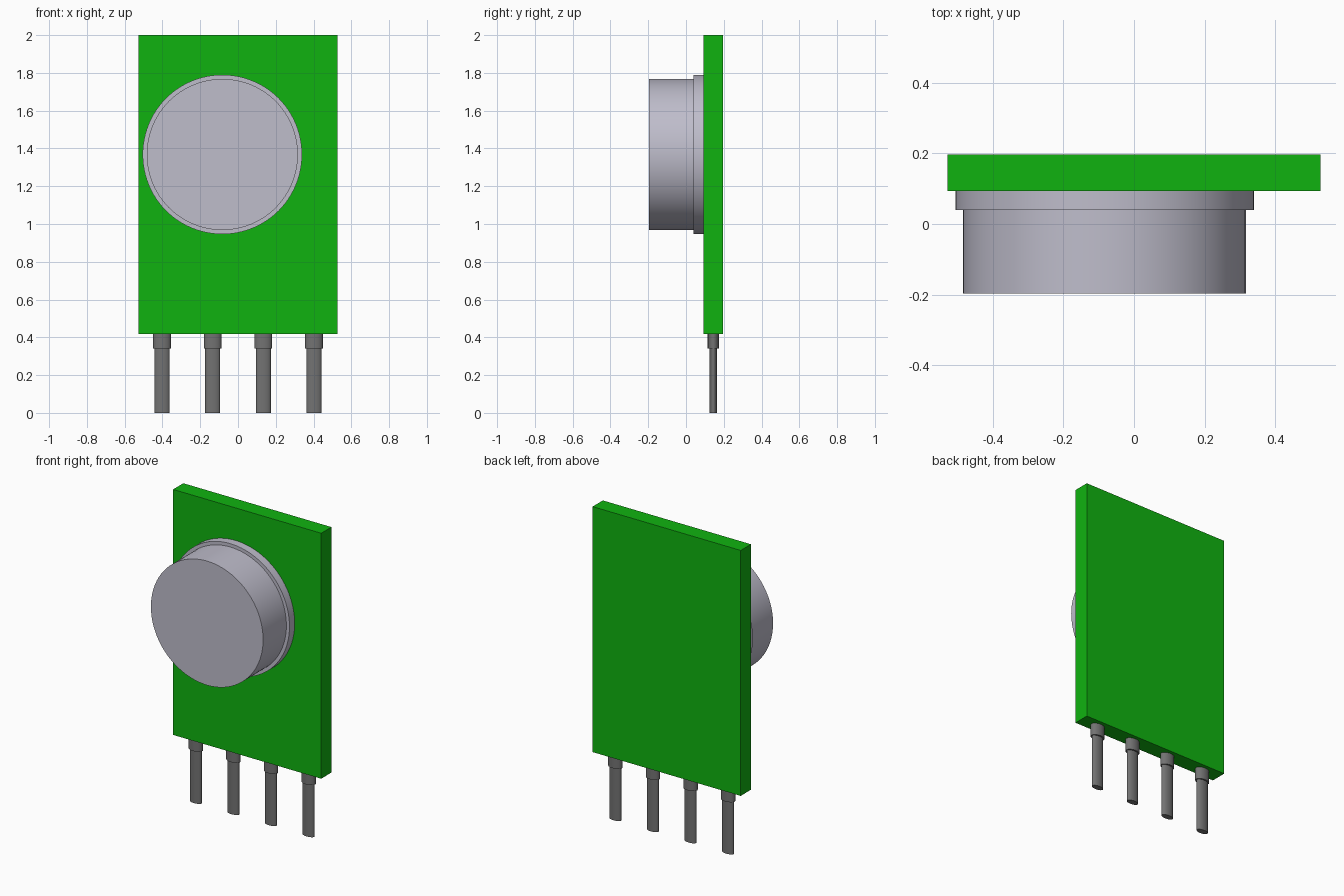
import bpy
import math

cube = bpy.data.objects.get("Cube")
if cube:
    bpy.data.objects.remove(cube, do_unlink=True)


def material(name, rgb):
    mat = bpy.data.materials.new(name)
    mat.use_nodes = True
    color = (*rgb, 1.0)
    mat.diffuse_color = color
    mat.node_tree.nodes["Principled BSDF"].inputs["Base Color"].default_value = color
    return mat


GREEN = material("board green", (0.005, 0.45, 0.005))
SILVER = material("can silver", (0.52, 0.51, 0.60))
GREY = material("pin grey", (0.17, 0.17, 0.17))


def finish(name, mat):
    obj = bpy.context.object
    obj.name = obj.data.name = name
    obj.data.materials.append(mat)
    return obj


def cylinder(name, mat, center, rx, ry, depth, sides, tilt=0.0):
    """Elliptical cylinder with smooth walls and sharp rims."""
    bpy.ops.mesh.primitive_cylinder_add(vertices=sides, radius=1, depth=depth,
                                        location=center, rotation=(tilt, 0, 0))
    obj = finish(name, mat)
    obj.scale = (rx, ry, 1)
    bpy.ops.object.transform_apply(location=False, rotation=True, scale=True)
    bpy.ops.object.shade_smooth_by_angle(angle=math.radians(35))
    return obj


# Circuit board
BOARD_BOTTOM, BOARD_FRONT, BACK = 0.418, 0.093, 0.197
bpy.ops.mesh.primitive_cube_add(
    size=1, location=(0, (BOARD_FRONT + BACK) / 2, (BOARD_BOTTOM + 2) / 2))
board = finish("circuit_board", GREEN)
board.scale = (1.056, BACK - BOARD_FRONT, 2 - BOARD_BOTTOM)
bpy.ops.object.transform_apply(location=False, rotation=False, scale=True)

# Round metal can and its flange, facing the front
CAN_X, CAN_Z, FLANGE_FRONT = -0.083, 1.368, 0.04
for name, radius, front, rear in (("can_body", 0.40, -BACK, FLANGE_FRONT),
                                  ("can_flange", 0.422, FLANGE_FRONT, BOARD_FRONT)):
    cylinder(name, SILVER, (CAN_X, (front + rear) / 2, CAN_Z),
             radius, radius, rear - front, 96, math.pi / 2)

# Four flattened pins with collars under the board
PIN_Y, COLLAR_BOTTOM = 0.145, 0.34
for i in range(4):
    x = (i - 1.5) * 0.268
    cylinder(f"pin_{i + 1}", GREY, (x, PIN_Y, COLLAR_BOTTOM / 2),
             0.04, 0.02, COLLAR_BOTTOM, 32)
    cylinder(f"pin_collar_{i + 1}", GREY, (x, PIN_Y, (COLLAR_BOTTOM + BOARD_BOTTOM) / 2),
             0.047, 0.03, BOARD_BOTTOM - COLLAR_BOTTOM, 32)
